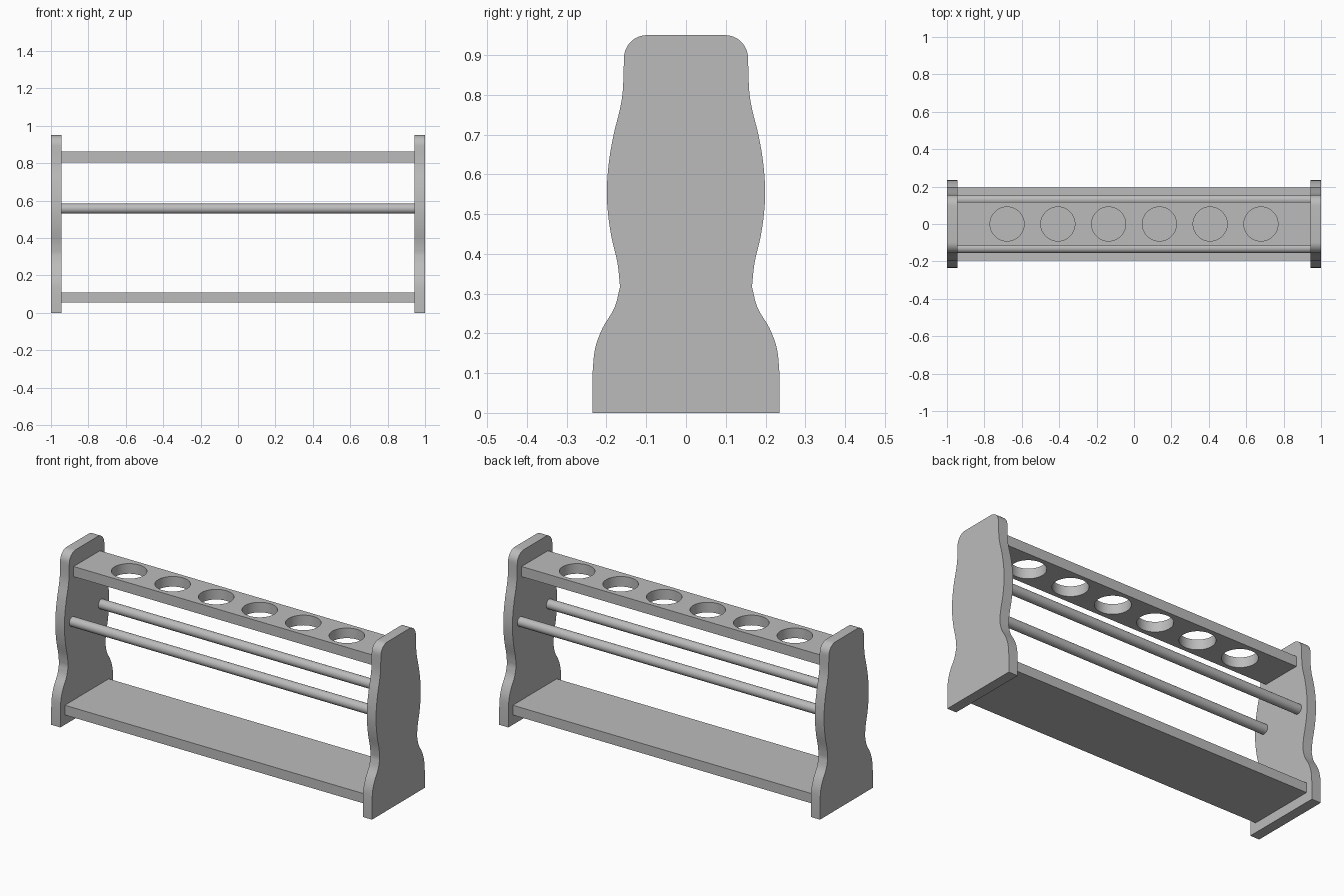
import bpy, bmesh, math
from mathutils import Vector

if "Cube" in bpy.data.objects:
    bpy.data.objects.remove(bpy.data.objects["Cube"], do_unlink=True)

GREY = (0.5, 0.5, 0.5, 1.0)
mat = bpy.data.materials.new("plain grey")
mat.use_nodes = True
mat.diffuse_color = GREY
mat.node_tree.nodes["Principled BSDF"].inputs["Base Color"].default_value = GREY

PANEL_IN, PANEL_OUT = 0.943, 1.0


def add_object(name, bm):
    bmesh.ops.recalc_face_normals(bm, faces=bm.faces[:])
    mesh = bpy.data.meshes.new(name)
    bm.to_mesh(mesh)
    bm.free()
    mesh.materials.append(mat)
    obj = bpy.data.objects.new(name, mesh)
    bpy.context.collection.objects.link(obj)
    return obj


def select(obj):
    bpy.ops.object.select_all(action='DESELECT')
    obj.select_set(True)
    bpy.context.view_layer.objects.active = obj


def smooth(obj):
    select(obj)
    bpy.ops.object.shade_smooth_by_angle(angle=math.radians(30))


def board(name, half_depth, z0, z1):
    bm = bmesh.new()
    bmesh.ops.create_cube(bm, size=1)
    for v in bm.verts:
        v.co = (v.co.x * 2 * PANEL_IN, v.co.y * 2 * half_depth,
                z0 + (v.co.z + 0.5) * (z1 - z0))
    return add_object(name, bm)


def add_cylinder(bm, radius, length, segments):
    return bmesh.ops.create_cone(bm, cap_ends=True, segments=segments, radius1=radius,
                                 radius2=radius, depth=length)["verts"]


def catmull(points, steps=4):
    """Smooth curve passing through the points."""
    p = [Vector(q) for q in points]
    p = [2 * p[0] - p[1]] + p + [2 * p[-1] - p[-2]]
    out = []
    for a, b, c, d in zip(p, p[1:], p[2:], p[3:]):
        for i in range(steps):
            t = i / steps
            out.append(0.5 * (2 * b + (c - a) * t + (2 * a - 5 * b + 4 * c - d) * t * t
                              + (3 * b - a - 3 * c + d) * t ** 3))
    return out + [p[-2]]


# Half outline of an end panel as (y, z): foot, waist, belly, rounded top
foot = catmull([(0.235, 0.10), (0.229, 0.16), (0.210, 0.213), (0.180, 0.264), (0.166, 0.317)])
belly = catmull([(0.166, 0.317), (0.172, 0.375), (0.187, 0.44), (0.196, 0.50), (0.199, 0.56),
                 (0.194, 0.63), (0.182, 0.70), (0.167, 0.76), (0.159, 0.81), (0.156, 0.89)])
R = 0.058
corner = [Vector((0.156 - R + R * math.cos(a), 0.892 + R * math.sin(a)))
          for a in (math.radians(9 * i) for i in range(1, 11))]
half = [Vector((0.235, 0.0))] + foot + belly[1:] + corner
outline = [(p.x, p.y) for p in half] + [(-p.x, p.y) for p in reversed(half)]

# End panels
for name, x0 in (("left_end_panel", PANEL_IN), ("right_end_panel", -PANEL_OUT)):
    bm = bmesh.new()
    face = bm.faces.new([bm.verts.new((x0, y, z)) for y, z in outline])
    ext = bmesh.ops.extrude_face_region(bm, geom=[face])["geom"]
    bmesh.ops.translate(bm, vec=(PANEL_OUT - PANEL_IN, 0, 0),
                        verts=[g for g in ext if isinstance(g, bmesh.types.BMVert)])
    smooth(add_object(name, bm))

# Base shelf
board("base_shelf", 0.195, 0.055, 0.11)

# Top shelf with six round holes
shelf = board("top_shelf", 0.117, 0.805, 0.862)
bm = bmesh.new()
for i in range(6):
    verts = add_cylinder(bm, 0.091, 0.3, 64)
    bmesh.ops.translate(bm, verts=verts, vec=((i - 2.5) * 0.2715, 0, 0.833))
cutter = add_object("hole_cutter", bm)
cutter.hide_render = True
select(shelf)
mod = shelf.modifiers.new("holes", 'BOOLEAN')
mod.operation = 'DIFFERENCE'
mod.solver = 'EXACT'
mod.object = cutter
bpy.ops.object.modifier_apply(modifier=mod.name)
bpy.data.objects.remove(cutter, do_unlink=True)
smooth(shelf)

# Support rods, front and back
for name, y in (("front_rod", -0.129), ("back_rod", 0.129)):
    bm = bmesh.new()
    add_cylinder(bm, 0.027, 2 * PANEL_IN, 32)
    for v in bm.verts:
        v.co = (v.co.z, y + v.co.y, 0.557 + v.co.x)
    smooth(add_object(name, bm))
